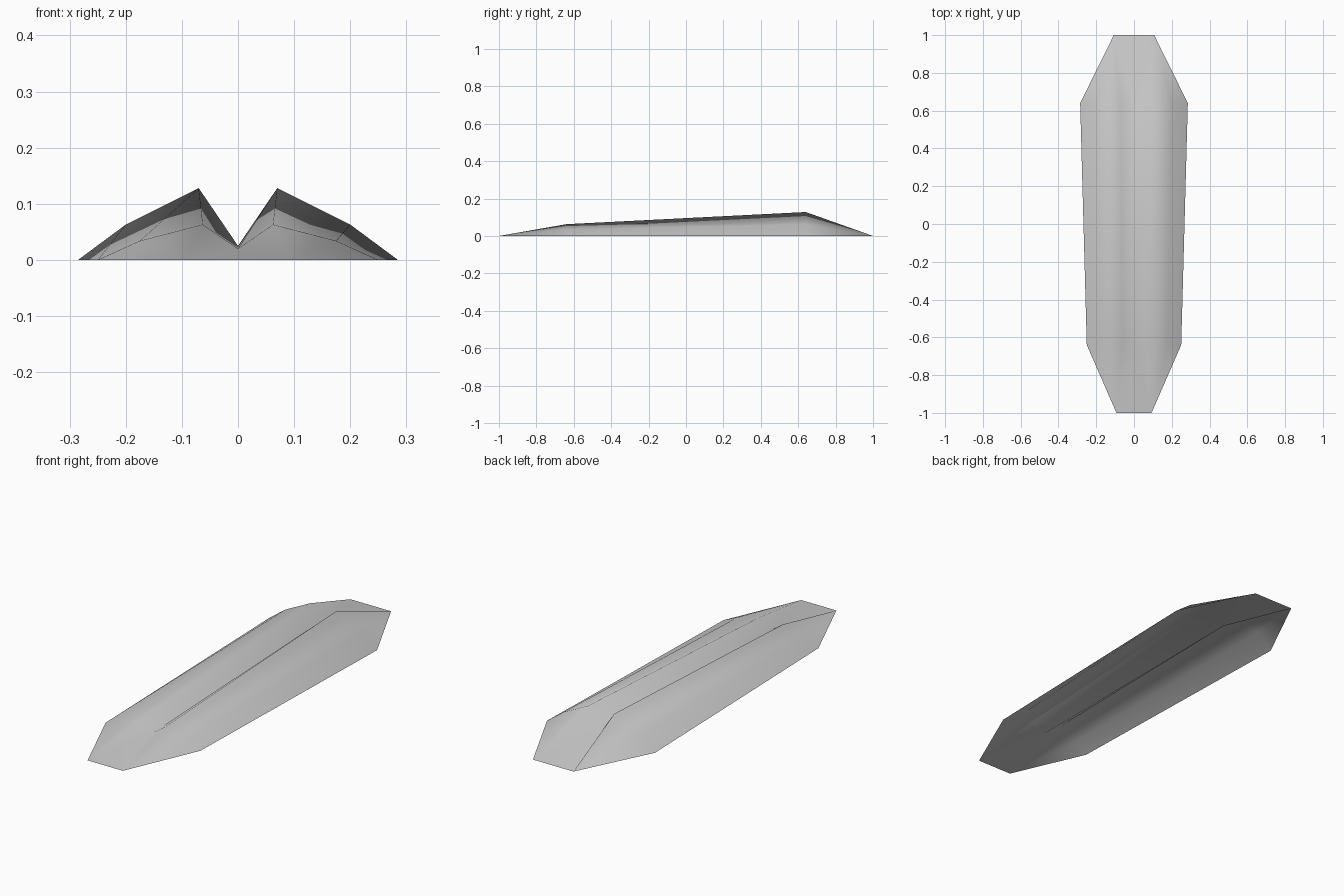
import bpy, bmesh

if "Cube" in bpy.data.objects:
    bpy.data.objects.remove(bpy.data.objects["Cube"])

mat = bpy.data.materials.new("light grey")
mat.diffuse_color = (0.6, 0.6, 0.6, 1)
mat.use_nodes = True
mat.node_tree.nodes["Principled BSDF"].inputs["Base Color"].default_value = mat.diffuse_color

# Half cross-sections (x, z) from the centre valley out to the rim
BACK = [(0, 0.025), (0.07, 0.128), (0.20, 0.063), (0.285, 0)]
FRONT = [(0, 0.02), (0.0625, 0.063), (0.175, 0.034), (0.25, 0)]


def full_row(bm, half, y):
    """Mirror a half section into a whole row of vertices, left to right."""
    pts = [(-x, z) for x, z in half[:0:-1]] + half
    return [bm.verts.new((x, y, z)) for x, z in pts]


def close_tip(bm, row, half_width, y):
    """Fan each half of a row down to the two corners of a flat tip."""
    left, right = (bm.verts.new((s * half_width, y, 0)) for s in (-1, 1))
    mid = len(row) // 2
    for i in range(len(row) - 1):
        bm.faces.new((row[i], row[i + 1], left if i < mid else right))
    bm.faces.new((row[mid], right, left))


# Open, double-ridged leaf shell
bm = bmesh.new()
front = full_row(bm, FRONT, -0.64)
back = full_row(bm, BACK, 0.64)
for i in range(len(front) - 1):
    bm.faces.new((front[i], front[i + 1], back[i + 1], back[i]))
close_tip(bm, front, 0.093, -1)
close_tip(bm, back, 0.107, 1)
bmesh.ops.recalc_face_normals(bm, faces=bm.faces)
bm.normal_update()
if sum(f.normal.z for f in bm.faces) < 0:
    bmesh.ops.reverse_faces(bm, faces=bm.faces)
for f in bm.faces:
    f.smooth = True

mesh = bpy.data.meshes.new("leaf_shell")
bm.to_mesh(mesh)
bm.free()
mesh.materials.append(mat)
bpy.context.collection.objects.link(bpy.data.objects.new("leaf_shell", mesh))
